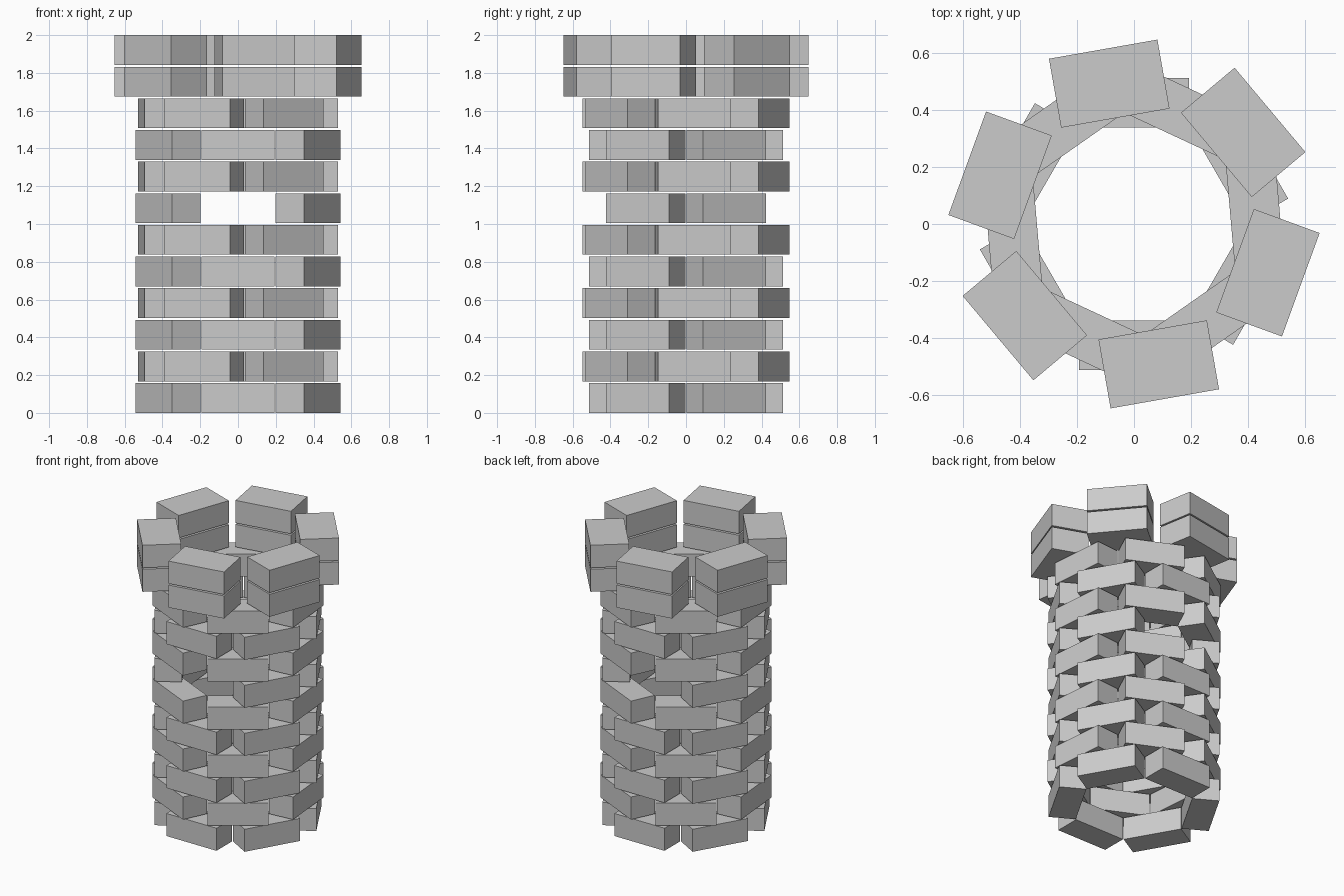
import bpy, math
from mathutils import Matrix

if "Cube" in bpy.data.objects:
    bpy.data.objects.remove(bpy.data.objects["Cube"])

COURSES, SIDES = 12, 6
HEIGHT, PITCH = 0.1575, 0.1675
WIDTH = 0.387


def block_mesh(name, inner, outer):
    # plain box: radial depth on x, width on y, standing on z = 0
    x0, x1, w, h = inner, outer, WIDTH / 2, HEIGHT
    verts = [(x, y, z) for z in (0, h) for x, y in ((x0, -w), (x1, -w), (x1, w), (x0, w))]
    faces = [(3, 2, 1, 0), (4, 5, 6, 7)]
    faces += [(i, (i + 1) % 4, (i + 1) % 4 + 4, i + 4) for i in range(4)]
    mesh = bpy.data.meshes.new(name)
    mesh.from_pydata(verts, [], faces)
    return mesh


wall = block_mesh("wall_block", 0.34, 0.514)
crown = block_mesh("battlement_block", 0.378, 0.624)

for course in range(COURSES):
    top = course >= COURSES - 2
    # wall courses alternate in angle; the two crown courses line up
    turn = 10 if top else (35 if course % 2 else 0)
    for k in range(SIDES):
        # front and back window openings
        if course == 6 and k in (0, 3):
            continue
        name = "battlement_block" if top else "wall_block"
        ob = bpy.data.objects.new(f"{name}_{course + 1}_{k + 1}", crown if top else wall)
        ob.matrix_world = (Matrix.Translation((0, 0, course * PITCH))
                           @ Matrix.Rotation(math.radians(-90 + turn + 60 * k), 4, 'Z'))
        bpy.context.collection.objects.link(ob)
